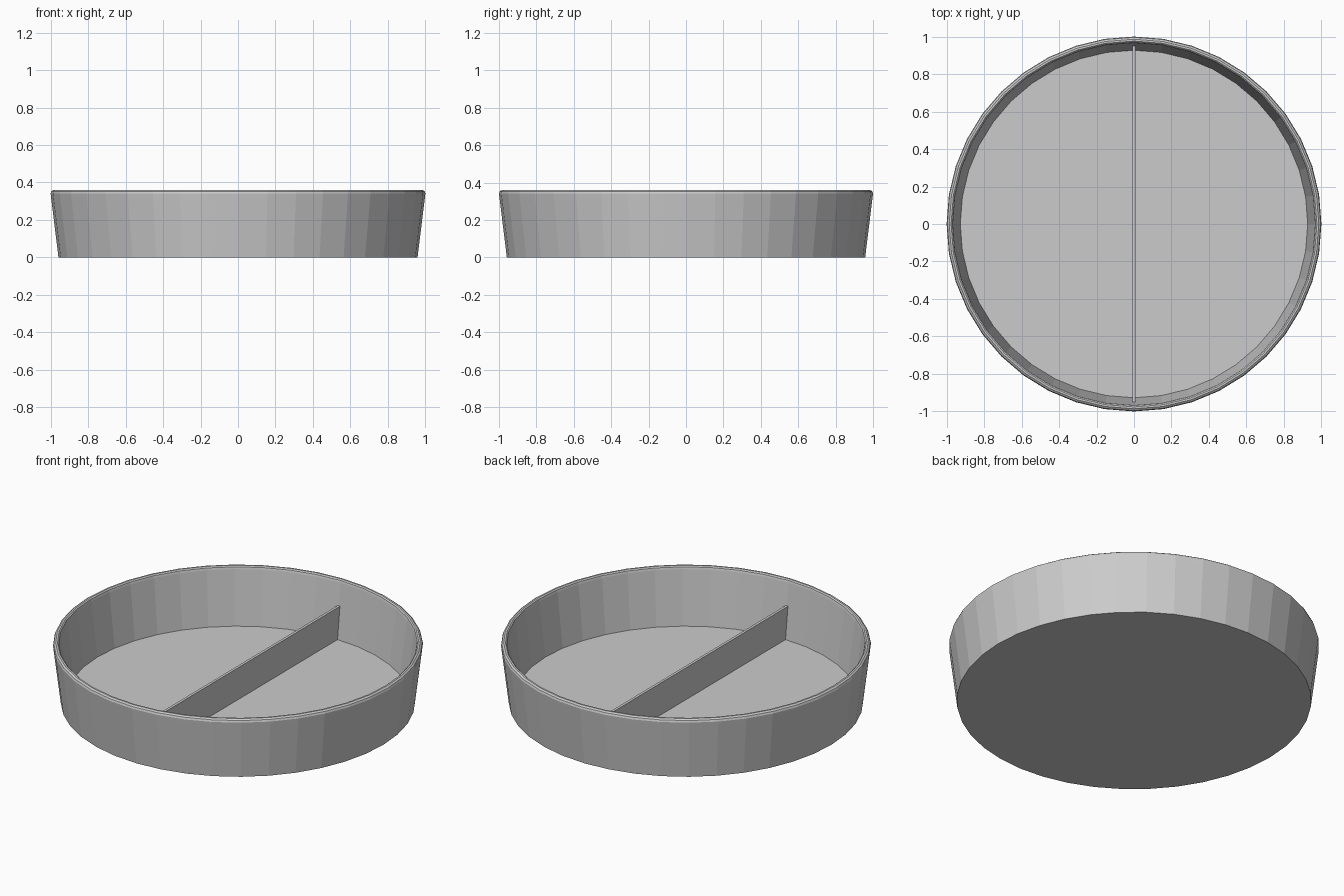
import bpy, bmesh, math

if "Cube" in bpy.data.objects:
    bpy.data.objects.remove(bpy.data.objects["Cube"])

SEGMENTS = 40


def add_object(name, bm):
    bmesh.ops.recalc_face_normals(bm, faces=bm.faces)
    mesh = bpy.data.meshes.new(name)
    bm.to_mesh(mesh)
    bm.free()
    obj = bpy.data.objects.new(name, mesh)
    bpy.context.collection.objects.link(obj)
    return obj


# Round dish: outer wall, rounded rim, inner wall, with flat base and floor
profile = [(0.958, 0), (0.998, 0.325), (1.0, 0.342), (0.996, 0.353), (0.986, 0.36),
           (0.976, 0.36), (0.969, 0.354), (0.966, 0.342), (0.927, 0.02)]
bm = bmesh.new()
rings = []
for r, z in profile:
    rings.append([bm.verts.new((r * math.cos(2 * math.pi * i / SEGMENTS),
                                r * math.sin(2 * math.pi * i / SEGMENTS), z))
                  for i in range(SEGMENTS)])
for a, b in zip(rings, rings[1:]):
    for i in range(SEGMENTS):
        j = (i + 1) % SEGMENTS
        bm.faces.new((a[i], a[j], b[j], b[i]))
bm.faces.new(rings[0])
bm.faces.new(rings[-1])
add_object("dish", bm)

# Thin divider across the middle, ends following the sloped inner wall
bm = bmesh.new()
bmesh.ops.create_cube(bm, size=2)
for v in bm.verts:
    top = v.co.z > 0
    v.co.x *= 0.008
    v.co.y *= 0.951 if top else 0.93
    v.co.z = 0.21 if top else 0.015
add_object("divider", bm)
